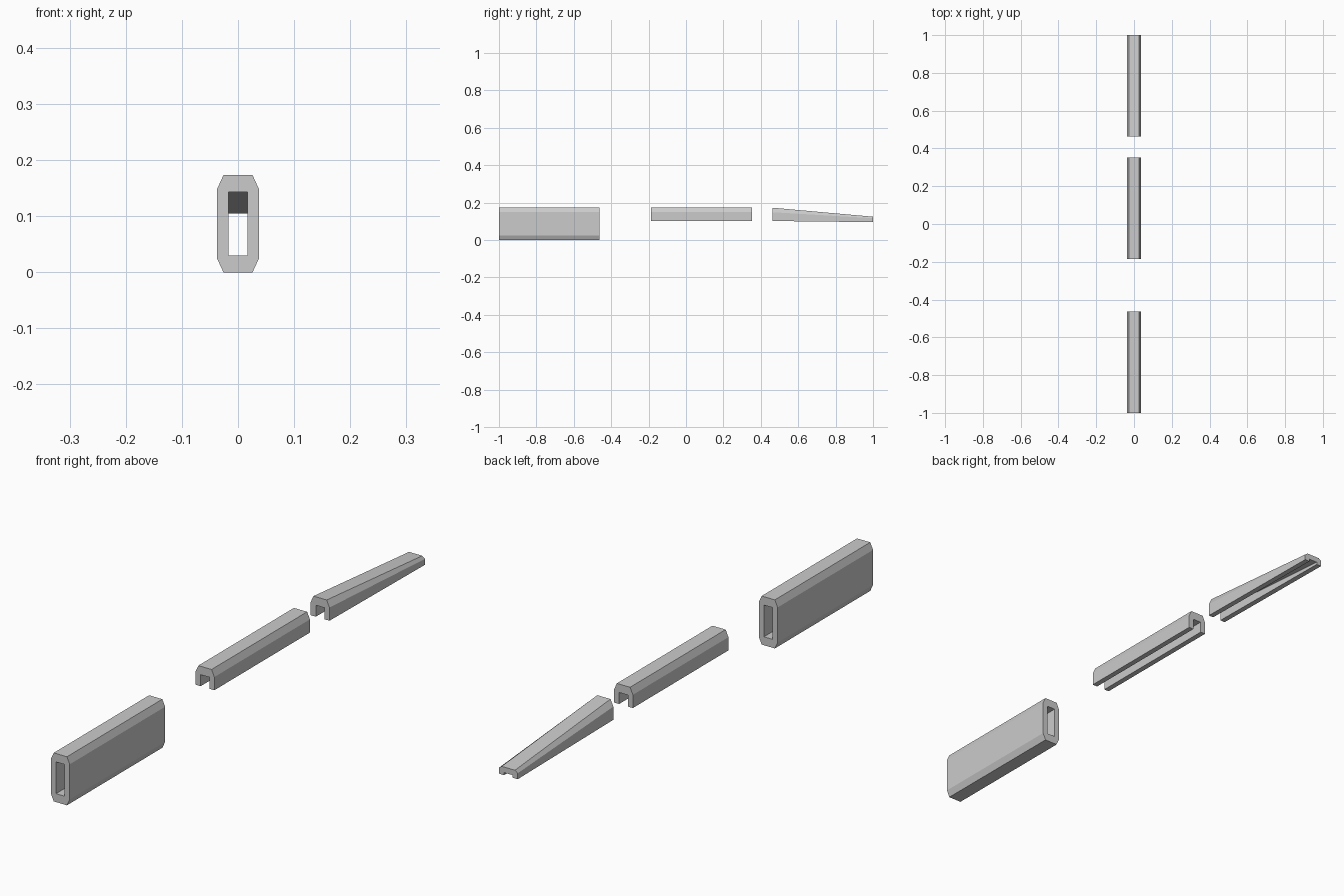
import bpy, bmesh

if "Cube" in bpy.data.objects:
    bpy.data.objects.remove(bpy.data.objects["Cube"])

W, TOP_W, SLOT_W = 0.037, 0.026, 0.017   # half widths: body, top flat, slot


def make_object(name, bm):
    bmesh.ops.recalc_face_normals(bm, faces=bm.faces[:])
    mesh = bpy.data.meshes.new(name)
    bm.to_mesh(mesh)
    bm.free()
    obj = bpy.data.objects.new(name, mesh)
    bpy.context.collection.objects.link(obj)
    return obj


def mirrored(half):
    """Close a right-hand half profile by mirroring it across x = 0."""
    return half + [(-x, z) for x, z in reversed(half)]


def add_ring(bm, profile, y):
    return [bm.verts.new((x, y, z)) for x, z in profile]


def add_walls(bm, a, b):
    for i in range(len(a)):
        j = (i + 1) % len(a)
        bm.faces.new((a[i], a[j], b[j], b[i]))


def channel_profile(bottom, ceiling, shoulder, top):
    """Upside-down U with chamfered shoulders."""
    return mirrored([(SLOT_W, ceiling), (SLOT_W, bottom), (W, bottom),
                     (W, shoulder), (TOP_W, top)][::-1])


def channel(name, y0, y1, start, end):
    bm = bmesh.new()
    a = add_ring(bm, channel_profile(*start), y0)
    b = add_ring(bm, channel_profile(*end), y1)
    add_walls(bm, a, b)
    # end caps: two legs with shoulders, and the roof between them
    for r in (a, b):
        bm.faces.new((r[0], r[1], r[2], r[3], r[4]))
        bm.faces.new((r[5], r[6], r[7], r[8], r[9]))
        bm.faces.new((r[0], r[4], r[5], r[9]))
    return make_object(name, bm)


# Closed sleeve: chamfered outside, rectangular through-hole
bm = bmesh.new()
outer = mirrored([(TOP_W, 0), (W, 0.024), (W, 0.149), (TOP_W, 0.173)])
inner = mirrored([(SLOT_W, 0.03), (SLOT_W, 0.143)])
rings = [(add_ring(bm, outer, y), add_ring(bm, inner, y)) for y in (-1, -0.463)]
for k in (0, 1):
    add_walls(bm, rings[0][k], rings[1][k])
for o, i in rings:
    bm.faces.new((o[0], o[1], o[2], o[3], i[1], i[0]))
    bm.faces.new((o[4], o[5], o[6], o[7], i[3], i[2]))
    bm.faces.new((o[3], o[4], i[2], i[1]))
    bm.faces.new((o[7], o[0], i[0], i[3]))
make_object("closed_sleeve", bm)

# Straight open channel and tapered end channel
full = (0.102, 0.143, 0.149, 0.173)
channel("open_channel", -0.186, 0.352, full, full)
channel("tapered_channel", 0.462, 1.0, full, (0.096, 0.105, 0.117, 0.125))
